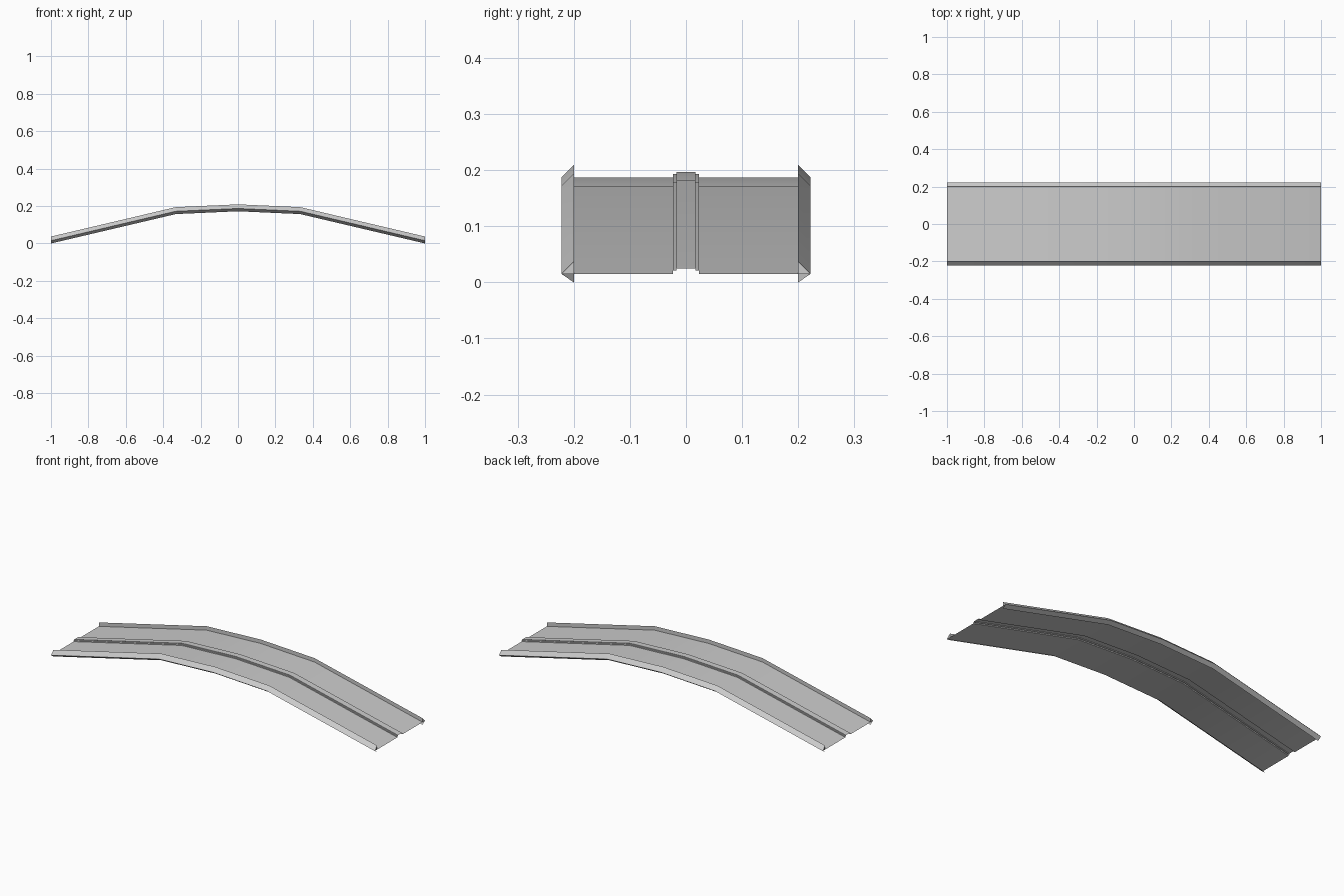
import bpy, bmesh, math

cube = bpy.data.objects.get("Cube")
if cube:
    bpy.data.objects.remove(cube)

# Single painted-metal grey
grey = bpy.data.materials.new("light_grey_metal")
grey.use_nodes = True
grey.diffuse_color = (0.6, 0.6, 0.6, 1)
grey.node_tree.nodes["Principled BSDF"].inputs["Base Color"].default_value = (0.6, 0.6, 0.6, 1)

# Arched centre line: (x, z)
ARCH = [(-1, 0.015), (-0.333, 0.172), (0, 0.187), (0.333, 0.172), (1, 0.015)]


def sweep(name, profile, caps=None):
    """Sweep a (y, height) profile along the arch; caps lists the profile points closed at each end."""
    bm = bmesh.new()
    rows = [[bm.verts.new((x, y, z + h)) for y, h in profile] for x, z in ARCH]
    for a, b in zip(rows, rows[1:]):
        for j in range(len(profile) - 1):
            bm.faces.new((a[j], b[j], b[j + 1], a[j + 1]))
    if caps:
        bm.faces.new([rows[0][j] for j in caps])
        bm.faces.new([rows[-1][j] for j in reversed(caps)])
    mesh = bpy.data.meshes.new(name)
    bm.to_mesh(mesh)
    bm.free()
    mesh.materials.append(grey)
    obj = bpy.data.objects.new(name, mesh)
    bpy.context.collection.objects.link(obj)
    bpy.ops.object.select_all(action="DESELECT")
    obj.select_set(True)
    bpy.context.view_layer.objects.active = obj
    bpy.ops.object.shade_smooth_by_angle(angle=math.radians(25))
    return obj


# Deck sheet with a stepped hollow ridge along its middle
half = [(-0.222, 0), (-0.023, 0), (-0.023, 0.006), (-0.017, 0.006), (-0.017, 0.01)]
sweep("deck_with_centre_ridge", half + [(-y, h) for y, h in reversed(half)])

# Folded side lips: inner wall, outer slope, lower flange
lip = [(0.2, 0), (0.2, 0.022), (0.222, 0), (0.2, -0.015)]
sweep("back_lip", lip, caps=(0, 1, 2))
sweep("front_lip", [(-y, h) for y, h in reversed(lip)], caps=(1, 2, 3))
